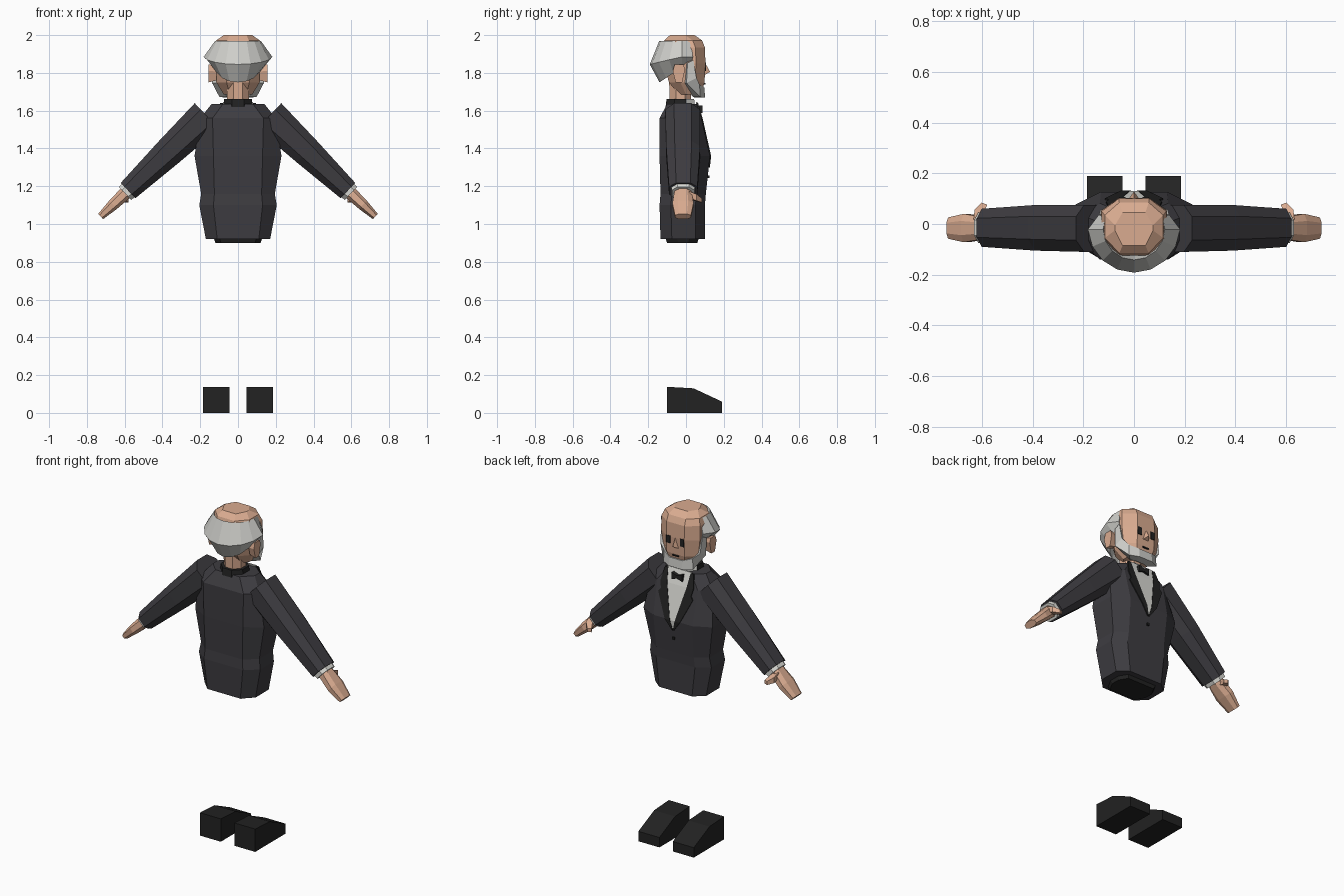
import bpy, bmesh, math
from mathutils import Vector

if "Cube" in bpy.data.objects:
    bpy.data.objects.remove(bpy.data.objects["Cube"])


def material(name, *rgb):
    m = bpy.data.materials.new(name)
    m.diffuse_color = (*rgb, 1)
    m.use_nodes = True
    m.node_tree.nodes["Principled BSDF"].inputs["Base Color"].default_value = m.diffuse_color
    return m


SUIT = material("suit_charcoal", .047, .045, .052)
BLACK = material("black", .016, .016, .016)
SKIN = material("skin", .70, .41, .28)
HAIR = material("grey_hair", .62, .62, .59)
SHIRT = material("shirt_white", .72, .72, .68)


def make(name, verts, faces, mats):
    """Flat-shaded mesh with outward normals."""
    me = bpy.data.meshes.new(name)
    me.from_pydata([tuple(v) for v in verts], [], faces)
    bm = bmesh.new()
    bm.from_mesh(me)
    bmesh.ops.recalc_face_normals(bm, faces=bm.faces)
    bm.to_mesh(me)
    bm.free()
    for m in mats:
        me.materials.append(m)
    ob = bpy.data.objects.new(name, me)
    bpy.context.collection.objects.link(ob)
    return ob


def loft(name, rings, *mats):
    """Skin equal-length closed rings and cap both ends."""
    n = len(rings[0])
    verts = [v for r in rings for v in r]
    faces = [(i * n + j, i * n + (j + 1) % n, (i + 1) * n + (j + 1) % n, (i + 1) * n + j)
             for i in range(len(rings) - 1) for j in range(n)]
    faces += [tuple(range(n)), tuple(range(len(verts) - n, len(verts)))]
    return make(name, verts, faces, mats)


def octagon(z, hx, fx, yf, yb, cf=.05, cb=.06):
    """Chamfered horizontal ring: half width, flat half width, front and back."""
    half = [(fx, yf), (hx, yf - cf), (hx, yb + cb), (fx, yb)]
    pts = half + [(-x, y) for x, y in reversed(half)]
    return [(x, y, z) for x, y in pts]


def circle(z, r, cy, n=8):
    return [(r * math.cos((i + .5) * math.tau / n) / math.cos(math.pi / n),
             cy + r * math.sin((i + .5) * math.tau / n) / math.cos(math.pi / n), z) for i in range(n)]


def box(name, c, size, mat):
    x, y, z = (s / 2 for s in size)
    ring = [(-x, -y), (x, -y), (x, y), (-x, y)]
    return loft(name, [[(c[0] + a, c[1] + b, c[2] + k) for a, b in ring] for k in (-z, z)], mat)


# Jacket body
loft("jacket", [octagon(*p) for p in (
    (.92, .17, .11, .10, -.135), (1.10, .205, .13, .10, -.14),
    (1.16, .195, .125, .105, -.135), (1.36, .23, .13, .127, -.14),
    (1.56, .20, .135, .082, -.14), (1.635, .14, .08, .058, -.10))], SUIT)
loft("hips", [octagon(.90, .12, .09, .06, -.10), octagon(.93, .13, .10, .07, -.11)], BLACK)


# Shirt front and lapels, thin plates following the chest slope
def chest_y(z):
    pts = [(1.16, .105), (1.36, .127), (1.56, .082), (1.66, .052)]
    for (a, ya), (b, yb) in zip(pts, pts[1:]):
        if z <= b:
            return ya + (yb - ya) * (z - a) / (b - a)
    return pts[-1][1]


def chest_plate(name, rows, lift, mat):
    rings = [[(x0, chest_y(z) - .004, z), (x1, chest_y(z) - .004, z),
              (x1, chest_y(z) + lift, z), (x0, chest_y(z) + lift, z)] for z, x0, x1 in rows]
    return loft(name, rings, mat)


chest_plate("shirt_front", [(1.31, -.003, .003), (1.36, -.02, .02), (1.56, -.07, .07),
                            (1.645, -.08, .08)], .004, SHIRT)
for s, side in ((1, "right"), (-1, "left")):
    chest_plate("lapel_" + side, [(1.30, 0, s * .006), (1.36, s * .016, s * .05),
                                  (1.50, s * .05, s * .115), (1.52, s * .055, s * .10),
                                  (1.56, s * .065, s * .11), (1.64, s * .075, s * .095)], .006, BLACK)
box("button", (0, .118, 1.25), (.014, .012, .014), BLACK)

# Bow tie
bow = [(-.035, -.02), (0, -.009), (.035, -.02), (.035, .02), (0, .009), (-.035, .02)]
loft("bow_tie", [[(x, y, 1.607 + z) for x, z in bow] for y in (.065, .088)], BLACK)

# Neck and collar, the collar is white towards the front
loft("neck", [circle(1.62, .056, -.03), circle(1.79, .06, -.03)], SKIN)
collar = loft("collar", [circle(1.62, .078, -.03), circle(1.662, .073, -.03)], BLACK, SHIRT)
for f in collar.data.polygons:
    f.material_index = int(f.normal.y > .5)

# Head
loft("head", [octagon(*p) for p in (
    (1.685, .075, .045, .08, -.04, .04, .04), (1.75, .115, .06, .098, -.09),
    (1.85, .13, .06, .103, -.12), (1.935, .128, .06, .10, -.125),
    (1.972, .115, .058, .085, -.115), (2.0, .075, .045, .045, -.085))], SKIN)
make("nose", [(0, .10, 1.855), (0, .128, 1.805), (-.02, .10, 1.79), (.02, .10, 1.79)],
     [(0, 1, 2), (0, 1, 3), (1, 2, 3), (0, 2, 3)], [SKIN])
box("mouth", (0, .099, 1.742), (.04, .008, .007), BLACK)

# Hair band around the sides and back, with a ridged section
hair = []
for i in range(11):
    t = math.radians(22 - i * 22.4)
    back = max(0, -math.sin(t))
    end = i in (0, 10)
    sec = [(.122, 1.968), (.15 if end else .182 - .01 * back, 1.885 - .04 * back),
           (.12, 1.83 - .08 * back), (.09, 1.85)]
    hair.append([(r * math.cos(t), -.02 + r * math.sin(t), z) for r, z in sec])
loft("hair", hair, HAIR)

# Beard strap along the jaw, from one sideburn to the other
half = [(.128, .02, 1.86, .018), (.124, .025, 1.76, .03), (.088, .065, 1.705, .033), (.04, .088, 1.695, .026)]
path = half + [(-x, y, z, w) for x, y, z, w in reversed(half)]
beard = []
for x, y, z, w in path:
    d = Vector((x, y + .02, 0)).normalized()
    p = Vector((x, y, z))
    up = Vector((0, .9, .45)) if abs(x) > .12 else Vector((0, 0, 1))
    beard.append([p - d * .04 + up * w, p + d * .010 + up * w,
                  p + d * .014 - up * w, p - d * .04 - up * w])
loft("beard", beard, HAIR)

# Arms run down and outwards
A, B = Vector((.165, 0, 1.572)), Vector((.582, 0, 1.177))
AXIS = (B - A).normalized()
PERP = Vector((-AXIS.z, 0, AXIS.x))


def limb(name, s, stations, mat):
    """Eight-sided limb: distance past the wrist, half thickness, y max, y min."""
    rings = []
    for d, t, y1, y0 in stations:
        c, h = B + AXIS * d, (y1 - y0) / 2
        ring = []
        for u, v in ((1, .5), (.5, 1), (-.5, 1), (-1, .5), (-1, -.5), (-.5, -1), (.5, -1), (1, -.5)):
            q = c + PERP * (t * u) + Vector((0, (y0 + y1) / 2 + h * v, 0))
            ring.append((s * q.x, q.y, q.z))
        rings.append(ring)
    return loft(name, rings, mat)


LEN = (B - A).length
for s, side in ((1, "right"), (-1, "left")):
    limb("sleeve_" + side, s, [(-LEN, .093, .075, -.11), (-.30, .078, .075, -.105), (0, .056, .06, -.09)], SUIT)
    limb("cuff_" + side, s, [(-.02, .05, .048, -.078), (.022, .048, .045, -.075)], SHIRT)
    limb("hand_" + side, s, [(0, .035, .025, -.055), (.03, .034, .03, -.062),
                             (.11, .03, .04, -.072), (.20, .019, .026, -.058)], SKIN)
    # Thumb
    th = []
    for x, y, z, r in ((.615, .01, 1.155, .018), (.612, .05, 1.14, .017), (.59, .08, 1.125, .011)):
        th.append([(s * (x + a * r), y + a * r * .4, z + b * r) for a, b in ((-1, -1), (1, -1), (1, 1), (-1, 1))])
    loft("thumb_" + side, th, SKIN)
    # Ear
    loft("ear_" + side, [[(s * x, -.035 + k * y, 1.8 + k * z) for y, z in
                          ((-.02, -.05), (.015, -.05), (.03, .02), (.02, .045), (-.025, .045), (-.035, .01))]
                         for x, k in ((.115, .8), (.155, 1))], SKIN)
    # Eye
    box("eye_" + side, (s * .046, .102, 1.832), (.026, .008, .045), BLACK)
    # Shoe
    prof = [(-.10, 0), (.19, 0), (.19, .06), (.04, .13), (-.10, .138)]
    loft("shoe_" + side, [[(s * x, y, z) for y, z in prof] for x in (.045, .185)], BLACK)
